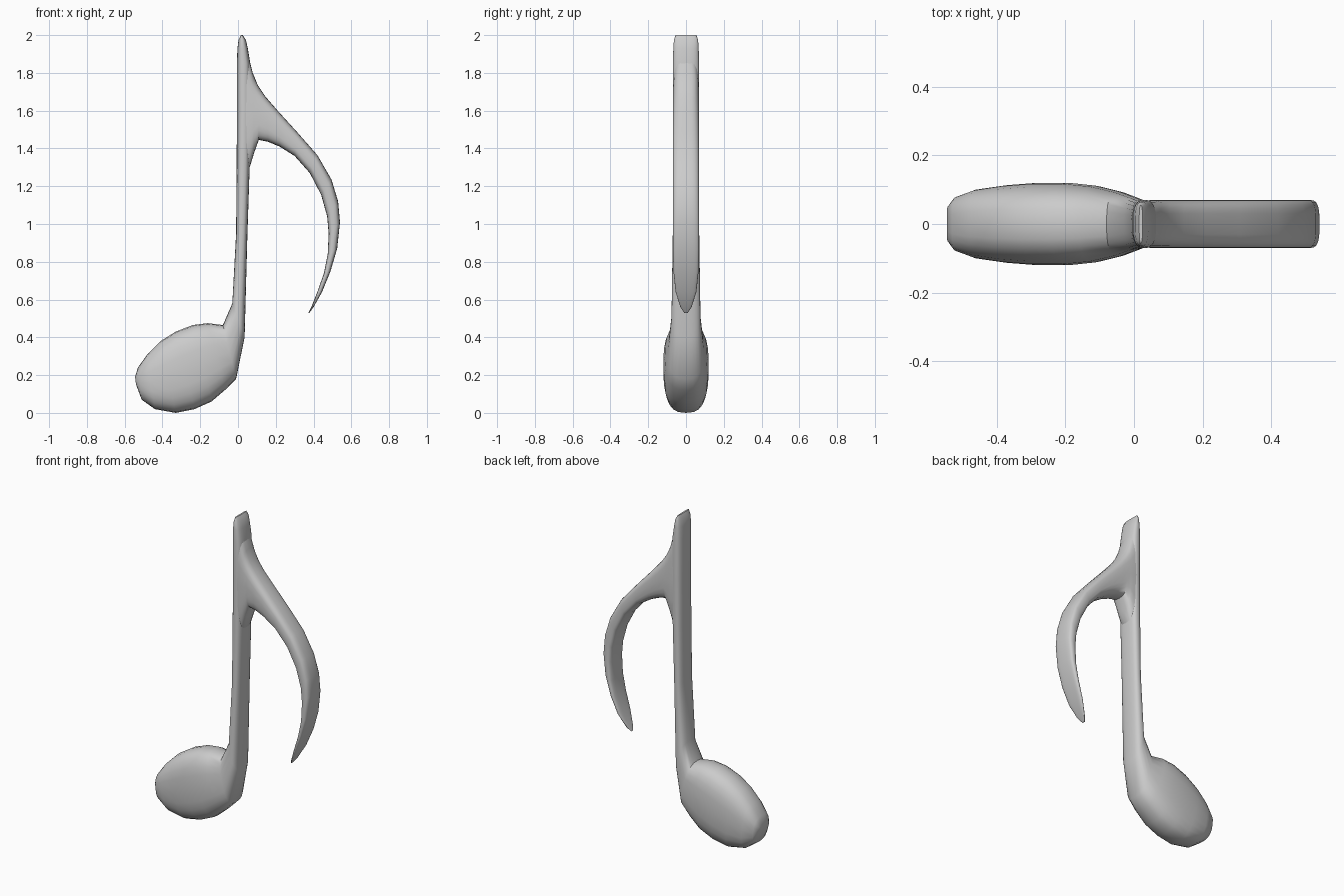
import bpy, bmesh, math

SIDES = 24


def loft(name, sections, power):
    """Skin rounded sections; each is (x1, z1, x2, z2, half thickness in y)."""
    bm = bmesh.new()
    rings = []
    for x1, z1, x2, z2, t in sections:
        ring = []
        for i in range(SIDES):
            a = 2 * math.pi * i / SIDES
            c, s = math.cos(a), math.sin(a)
            u = math.copysign(abs(c) ** (2 / power), c)
            v = math.copysign(abs(s) ** (2 / power), s)
            k = (u + 1) / 2
            ring.append(bm.verts.new((x1 + (x2 - x1) * k, t * v, z1 + (z2 - z1) * k)))
        rings.append(ring)
    for a, b in zip(rings, rings[1:]):
        for i in range(SIDES):
            j = (i + 1) % SIDES
            bm.faces.new((a[i], a[j], b[j], b[i]))
    bm.faces.new(rings[0])
    bm.faces.new(rings[-1])
    bmesh.ops.recalc_face_normals(bm, faces=bm.faces)
    mesh = bpy.data.meshes.new(name)
    bm.to_mesh(mesh)
    bm.free()
    obj = bpy.data.objects.new(name, mesh)
    bpy.context.collection.objects.link(obj)
    bpy.ops.object.select_all(action='DESELECT')
    obj.select_set(True)
    bpy.context.view_layer.objects.active = obj
    bpy.ops.object.shade_smooth_by_angle(angle=math.radians(50))
    return obj


# Oval head flowing into the upright stem
loft("note_head_and_stem", [
    (-0.545, 0.19, -0.54, 0.15, 0.05),
    (-0.53, 0.24, -0.51, 0.07, 0.078),
    (-0.48, 0.31, -0.44, 0.02, 0.10),
    (-0.41, 0.38, -0.33, 0.00, 0.113),
    (-0.33, 0.43, -0.23, 0.02, 0.12),
    (-0.24, 0.465, -0.14, 0.06, 0.12),
    (-0.16, 0.475, -0.07, 0.12, 0.112),
    (-0.08, 0.465, -0.01, 0.18, 0.095),
    (-0.03, 0.58, 0.035, 0.40, 0.077),
    (-0.01, 0.95, 0.05, 0.95, 0.07),
    (-0.007, 1.31, 0.062, 1.31, 0.07),
    (-0.006, 1.60, 0.07, 1.60, 0.07),
    (-0.006, 1.85, 0.065, 1.85, 0.07),
    (-0.003, 1.93, 0.052, 1.93, 0.067),
    (0.003, 1.975, 0.042, 1.975, 0.064),
    (0.015, 2.00, 0.025, 2.00, 0.055),
], 2.7)

# Curved flag, inner edge then outer edge
loft("note_flag", [
    (0.025, 1.25, 0.025, 1.96, 0.068),
    (0.062, 1.30, 0.06, 1.87, 0.07),
    (0.085, 1.375, 0.078, 1.80, 0.07),
    (0.11, 1.445, 0.105, 1.735, 0.07),
    (0.16, 1.435, 0.145, 1.675, 0.07),
    (0.22, 1.41, 0.21, 1.60, 0.07),
    (0.30, 1.36, 0.31, 1.49, 0.07),
    (0.38, 1.27, 0.42, 1.365, 0.07),
    (0.44, 1.155, 0.495, 1.235, 0.07),
    (0.472, 1.04, 0.53, 1.12, 0.07),
    (0.48, 0.95, 0.54, 1.01, 0.07),
    (0.475, 0.84, 0.525, 0.87, 0.069),
    (0.455, 0.74, 0.49, 0.75, 0.066),
    (0.42, 0.64, 0.445, 0.64, 0.055),
    (0.388, 0.56, 0.40, 0.56, 0.03),
    (0.373, 0.53, 0.378, 0.53, 0.01),
], 3.2)
